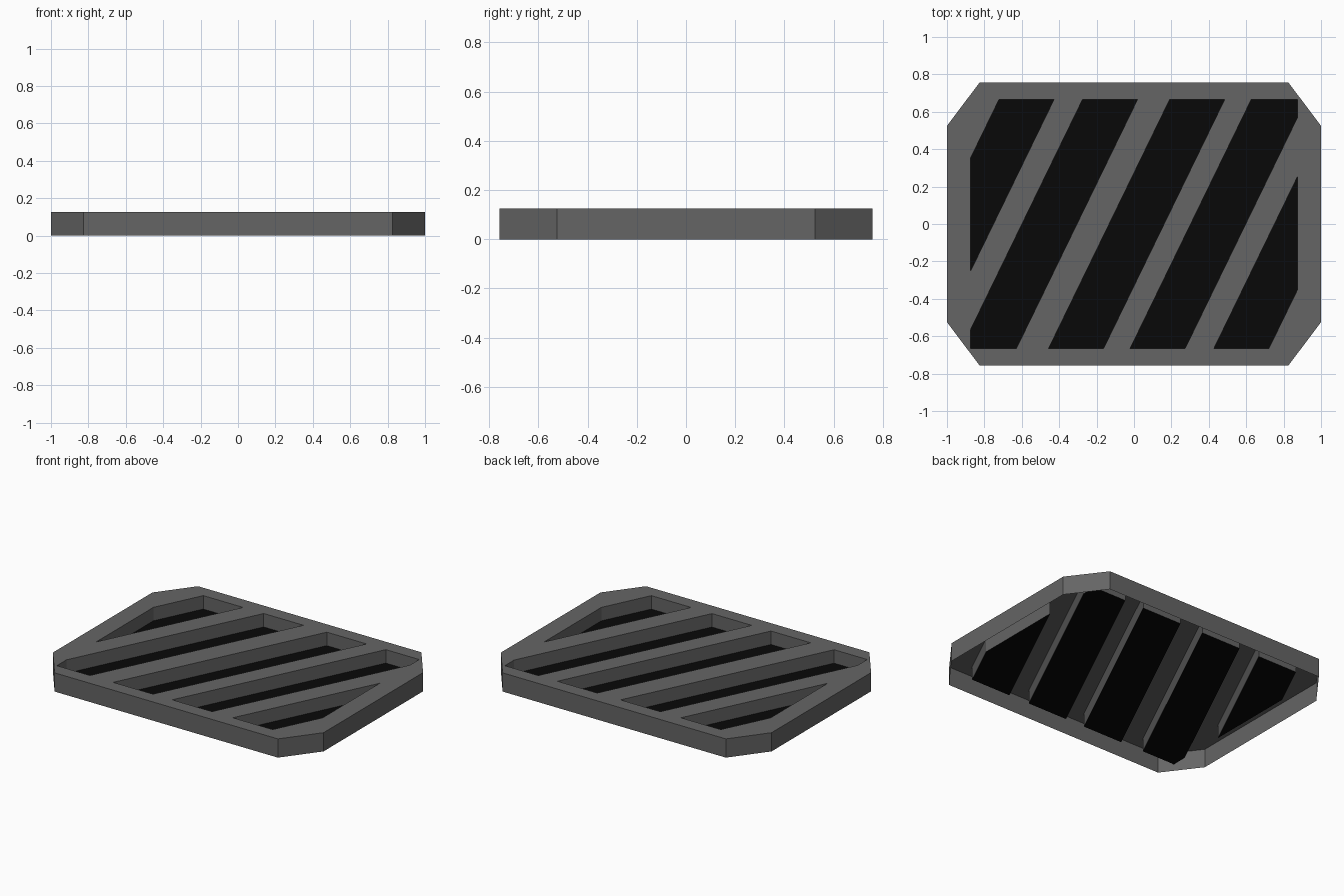
import bpy, bmesh
from mathutils import Vector

if "Cube" in bpy.data.objects:
    bpy.data.objects.remove(bpy.data.objects["Cube"])

TOP, FLOOR = 0.125, 0.035
HX, HY = 0.873, 0.665                      # half size of the slotted area
SLANT = 0.4865                             # sideways lean of slots per unit of y
SLOTS = [-0.8985, -0.452, 0.014, 0.45, 0.898]
HALF = 0.147                               # half slot width along x


def in_slot(p):
    if abs(p.x) > HX or abs(p.y) > HY:
        return False
    u = p.x - SLANT * p.y
    return any(abs(u - c) < HALF for c in SLOTS)


def add_object(name, bm, shade):
    mesh = bpy.data.meshes.new(name)
    bm.to_mesh(mesh)
    bm.free()
    obj = bpy.data.objects.new(name, mesh)
    bpy.context.collection.objects.link(obj)
    mat = bpy.data.materials.new(name + "_colour")
    mat.diffuse_color = (shade, shade, shade, 1)
    mat.use_nodes = True
    mat.node_tree.nodes["Principled BSDF"].inputs["Base Color"].default_value = mat.diffuse_color
    mesh.materials.append(mat)


def tidy(bm):
    bmesh.ops.dissolve_limit(bm, angle_limit=0.01, verts=bm.verts, edges=bm.edges)


# Octagonal top sheet, scored along every slot edge
bm = bmesh.new()
outline = [(1, -0.525), (1, 0.525), (0.825, 0.757), (-0.825, 0.757),
           (-1, 0.525), (-1, -0.525), (-0.825, -0.757), (0.825, -0.757)]
bm.faces.new([bm.verts.new((x, y, TOP)) for x, y in outline])
cuts = [((s * HX, 0, 0), (1, 0, 0)) for s in (-1, 1)]
cuts += [((0, s * HY, 0), (0, 1, 0)) for s in (-1, 1)]
cuts += [((c + s * HALF, 0, 0), (1, -SLANT, 0)) for c in SLOTS for s in (-1, 1)]
for co, no in cuts:
    bmesh.ops.bisect_plane(bm, geom=bm.verts[:] + bm.edges[:] + bm.faces[:],
                           dist=1e-5, plane_co=co, plane_no=Vector(no).normalized())

# Dark panels at the bottom of the slots
floor = bm.copy()
bmesh.ops.delete(floor, context='FACES',
                 geom=[f for f in floor.faces if not in_slot(f.calc_center_median())])
bmesh.ops.translate(floor, verts=floor.verts, vec=(0, 0, FLOOR - TOP))
tidy(floor)
add_object("slot_floors", floor, 0.0025)

# Grille shell: open slots with inner walls, and the outer skirt
bmesh.ops.delete(bm, context='FACES',
                 geom=[f for f in bm.faces if in_slot(f.calc_center_median())])
tidy(bm)
rim = [e for e in bm.edges if e.is_boundary]
inner = [e for e in rim if all(abs(v.co.x) < HX + 0.01 and abs(v.co.y) < HY + 0.01
                               for v in e.verts)]
outer = [e for e in rim if e not in inner]
for edges, z in ((inner, FLOOR), (outer, 0.0)):
    for v in bmesh.ops.extrude_edge_only(bm, edges=edges)["geom"]:
        if isinstance(v, bmesh.types.BMVert):
            v.co.z = z
add_object("grille_frame", bm, 0.13)
